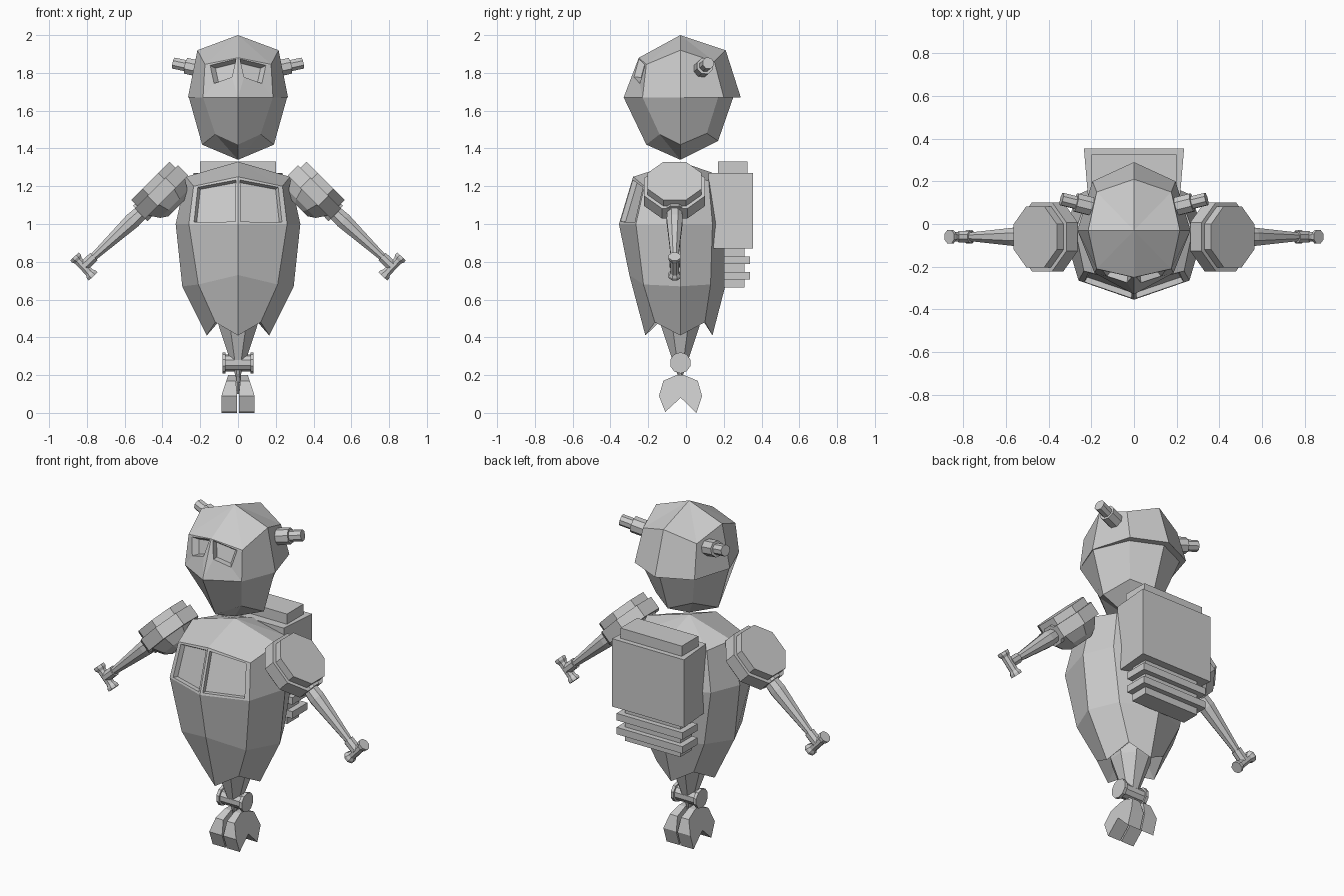
import bpy, bmesh, math
from mathutils import Vector

if "Cube" in bpy.data.objects:
    bpy.data.objects.remove(bpy.data.objects["Cube"])

grey = bpy.data.materials.new("light grey")
grey.diffuse_color = (0.6, 0.6, 0.6, 1)
grey.use_nodes = True
grey.node_tree.nodes["Principled BSDF"].inputs["Base Color"].default_value = grey.diffuse_color


def finish(name, bm, mirror=False):
    bmesh.ops.remove_doubles(bm, verts=bm.verts, dist=0.0005)
    bmesh.ops.dissolve_degenerate(bm, edges=bm.edges, dist=0.0005)
    bmesh.ops.recalc_face_normals(bm, faces=bm.faces)
    me = bpy.data.meshes.new(name)
    bm.to_mesh(me)
    bm.free()
    me.materials.append(grey)
    ob = bpy.data.objects.new(name, me)
    bpy.context.collection.objects.link(ob)
    if mirror:
        ob.modifiers.new("mirror", 'MIRROR').use_clip = True
    return ob


def shell(name, rows, recesses):
    """Half shell, columns front to back; recesses[(row, col)] = (uv corners, depth, shrink)."""
    bm = bmesh.new()

    def face(*pts):
        bm.faces.new([bm.verts.new(p) for p in pts])

    rows = [[Vector(p) for p in r] for r in rows]
    for i in range(len(rows) - 1):
        for j in range(4):
            a, b, c, d = rows[i][j], rows[i][j + 1], rows[i + 1][j + 1], rows[i + 1][j]
            if (i, j) not in recesses:
                pts = []
                for p in (a, b, c, d):
                    if all((p - q).length > 1e-4 for q in pts):
                        pts.append(p)
                if len(pts) > 2:
                    face(*pts)
                continue
            uvs, depth, shrink = recesses[i, j]
            hole = [a.lerp(b, u).lerp(d.lerp(c, u), v) for u, v in uvs]
            mid = sum(hole, Vector()) / 4
            n = (b - d).cross(c - a).normalized()
            n = n if n.y > 0 else -n
            deep = [p.lerp(mid, shrink) + n * depth for p in hole]
            outer = [a, b, c, d]
            for k in range(4):
                m = (k + 1) % 4
                face(outer[k], outer[m], hole[m], hole[k])
                face(hole[k], hole[m], deep[m], deep[k])
            face(*deep)
    return finish(name, bm, True)


def lathe(name, start, axis, profile, sides=8, mirror=False):
    """Stacked rings (distance, radius) along an axis."""
    bm = bmesh.new()
    axis = Vector(axis).normalized()
    side = Vector((0, 1, 0)) if abs(axis.y) < 0.9 else Vector((1, 0, 0))
    u = (side - axis * side.dot(axis)).normalized()
    w = axis.cross(u)
    rings = []
    for dist, r in profile:
        c = Vector(start) + axis * dist
        angles = [2 * math.pi * (k + 0.5) / sides for k in range(sides)]
        rings.append([bm.verts.new(c + (u * math.cos(t) + w * math.sin(t)) * r) for t in angles])
    for r0, r1 in zip(rings, rings[1:]):
        for k in range(sides):
            m = (k + 1) % sides
            bm.faces.new((r0[k], r0[m], r1[m], r1[k]))
    bm.faces.new(rings[0])
    bm.faces.new(rings[-1])
    return finish(name, bm, mirror)


def box(name, x, y0, y1, z0, z1, front_x=None):
    bm = bmesh.new()
    bmesh.ops.create_cube(bm, size=1)
    for v in bm.verts:
        hw = x if v.co.y > 0 or front_x is None else front_x
        v.co = (hw * (1 if v.co.x > 0 else -1), y1 if v.co.y > 0 else y0, z1 if v.co.z > 0 else z0)
    return finish(name, bm)


# head: faceted helmet, sunken eyes, narrower jaw at the back
top, chin = [(0, -.03, 2)] * 5, [(0, -.03, 1.34)] * 5
eye = ([(.06, .02), (.84, .06), (.70, .60), (.18, .47)], .035, .22)
shell("head", [
    top,
    [(0, -.25, 1.88), (.175, -.21, 1.845), (.215, -.03, 1.92), (.175, .15, 1.86), (0, .21, 1.92)],
    [(0, -.33, 1.67), (.185, -.23, 1.67), (.265, -.03, 1.67), (.195, .20, 1.67), (0, .29, 1.67)],
    [(0, -.33, 1.67), (.185, -.23, 1.67), (.26, -.03, 1.67), (.175, .17, 1.67), (0, .25, 1.67)],
    [(0, -.21, 1.42), (.12, -.14, 1.475), (.19, -.03, 1.42), (.12, .11, 1.48), (0, .17, 1.44)],
    chin], {(1, 0): eye})

# ear bolts
lathe("ear_bolt", (.15, .07, 1.81), (.16, .04, .035),
      [(0, .046), (.13, .046), (.13, .032), (.2, .032)], mirror=True)

# body: faceted shell with two sunken chest panels and a jagged hem
chest = ([(.05, .06), (.90, .05), (.90, .95), (.05, .95)], .025, .06)
shell("body", [
    [(0, -.03, 1.33)] * 5,
    [(0, -.28, 1.25), (.235, -.22, 1.20), (.275, -.03, 1.25), (.22, .12, 1.23), (0, .20, 1.25)],
    [(0, -.355, 1), (.26, -.265, 1), (.33, -.03, 1), (.26, .14, 1), (0, .25, 1)],
    [(0, -.30, .73), (.21, -.225, .68), (.295, -.03, .67), (.21, .13, .68), (0, .21, .68)],
    [(0, -.215, .41), (.12, -.165, .48), (.165, -.03, .41), (.12, .10, .48), (0, .14, .41)],
    [(0, -.13, .52), (.07, -.10, .52), (.10, -.03, .52), (.07, .04, .52), (0, .07, .52)],
], {(1, 0): chest})

# shoulders: stacked tilted discs
lathe("shoulder", (.41, -.06, 1.175), (.7, 0, .7),
      [(-.125, .07), (-.10, .11), (-.045, .15), (-.045, .175), (.03, .175), (.03, .155), (.075, .155)],
      mirror=True)

# arms with a cuff at the top and a crossbar hand
arm_dir = (.73, 0, -.68)
lathe("arm", (.47, -.06, 1.10), arm_dir,
      [(0, .055), (.05, .06), (.065, .06), (.065, .042), (.12, .046), (.40, .022), (.40, .03), (.47, .03)],
      mirror=True)
lathe("hand_bar", (.767, -.06, .722), (.68, 0, .73),
      [(0, .034), (.015, .034), (.03, .025), (.115, .025), (.13, .034), (.145, .034)], mirror=True)

# backpack with top lid and lower fins
box("backpack", .235, .12, .355, .87, 1.27, .215)
box("backpack_lid", .2, .17, .325, 1.26, 1.33)
for i in range(5):
    wide = i % 2
    z1 = .87 - i * .041
    box("backpack_fin", .215 if wide else .18, .20, .34 if wide else .31, z1 - .041, z1)

# single leg, ankle roller and short neck below it
lathe("leg", (0, -.03, .27), (0, 0, 1), [(0, .042), (.19, .11), (.3, .13)])
lathe("ankle_bar", (-.083, -.03, .265), (1, 0, 0),
      [(0, .056), (.018, .056), (.018, .045), (.148, .045), (.148, .056), (.166, .056)], sides=10)
lathe("ankle_neck", (0, -.03, .10), (0, 0, 1), [(0, .006), (.09, .012), (.14, .03)])

# foot: two hoof halves from a notched side outline
outline = [(-.05, .20), (-.12, .17), (-.143, .09), (-.11, .005), (-.028, .08),
           (.055, .0), (.085, .09), (.062, .17), (-.01, .20)]
bm = bmesh.new()
inner = [bm.verts.new((.012 if z > .1 else .004, y, z)) for y, z in outline]
outer = [bm.verts.new((.088 if z < .1 else .088 - (z - .09) * .33, y, z)) for y, z in outline]
for k in range(len(outline)):
    m = (k + 1) % len(outline)
    bm.faces.new((inner[k], inner[m], outer[m], outer[k]))
bm.faces.new(inner)
bm.faces.new(outer)
finish("foot_half", bm, True).modifiers["mirror"].use_clip = False
